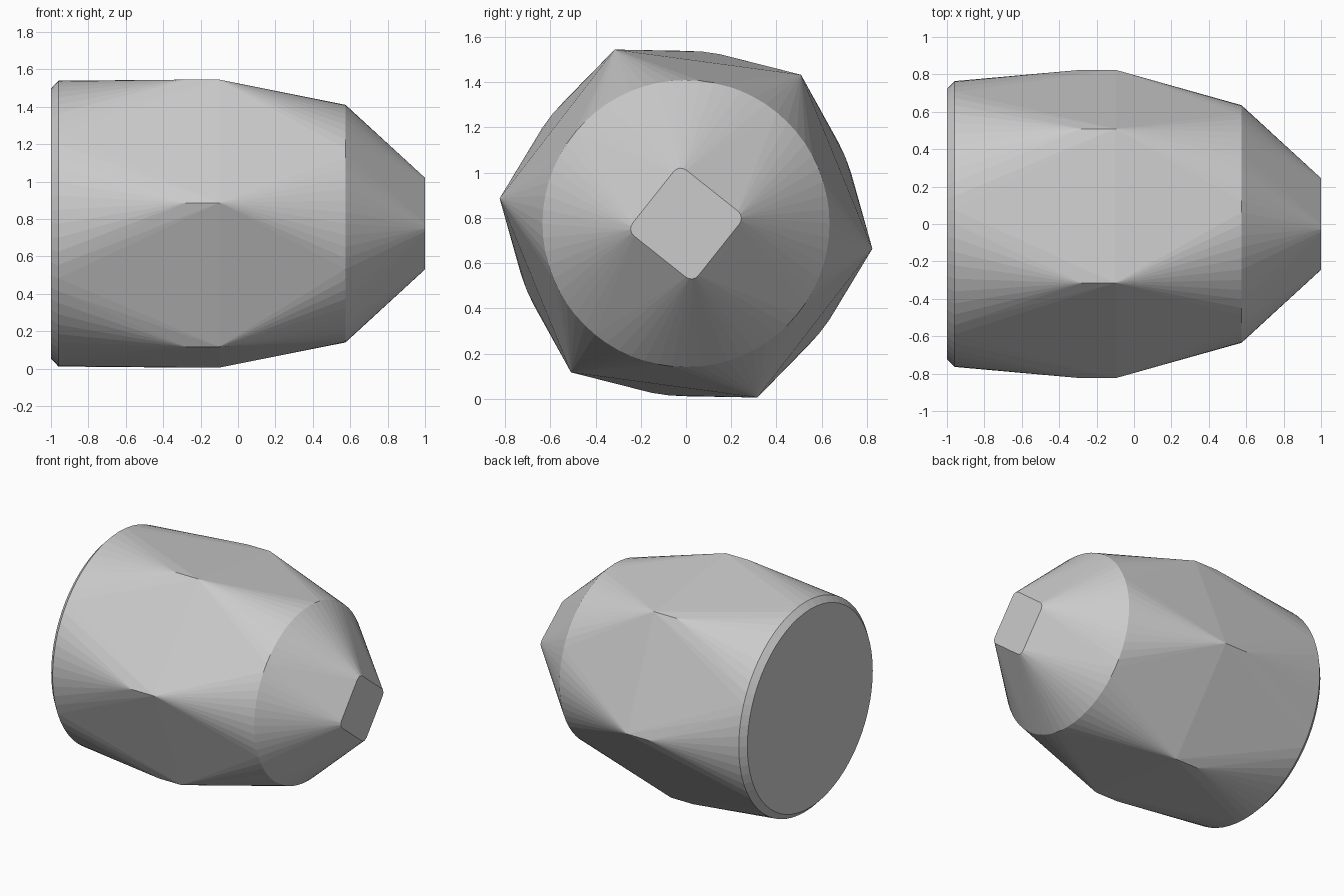
import bpy, bmesh
from math import sin, cos, pi, radians

if "Cube" in bpy.data.objects:
    bpy.data.objects.remove(bpy.data.objects["Cube"])

CZ = 0.775  # height of the long axis


def ring(x, radius, count, turn=0.0):
    """Regular polygon of points around the long axis."""
    return [(x, radius * cos(turn + 2 * pi * i / count),
             CZ + radius * sin(turn + 2 * pi * i / count)) for i in range(count)]


def rounded_square(x, half, r, turn, steps=5):
    """Square with rounded corners; turn is the angle of its first corner."""
    pts = []
    reach = (half - r) * 2 ** 0.5
    for k in range(4):
        a = turn + k * pi / 2
        for j in range(steps):
            b = a - pi / 4 + (pi / 2) * j / (steps - 1)
            pts.append((x, reach * cos(a) + r * cos(b),
                        CZ + reach * sin(a) + r * sin(b)))
    return pts


hex_turn = radians(-7.7)
sections = [
    ring(-1.0, 0.722, 64),              # round base
    ring(-0.96, 0.764, 64),             # base chamfer
    ring(-0.28, 0.832, 6, hex_turn),    # hexagonal waist
    ring(-0.10, 0.832, 6, hex_turn),
    ring(0.575, 0.635, 64),             # round shoulder
    rounded_square(1.0, 0.186, 0.04, radians(6.5)),  # square tip
]

# Convex skin stretched over all the cross-sections
bm = bmesh.new()
for section in sections:
    for p in section:
        bm.verts.new(p)
bmesh.ops.convex_hull(bm, input=bm.verts[:])
bmesh.ops.dissolve_limit(bm, angle_limit=radians(0.3),
                         verts=bm.verts[:], edges=bm.edges[:])
bmesh.ops.recalc_face_normals(bm, faces=bm.faces[:])

mesh = bpy.data.meshes.new("lofted_body")
bm.to_mesh(mesh)
bm.free()
body = bpy.data.objects.new("lofted_body", mesh)
bpy.context.collection.objects.link(body)
